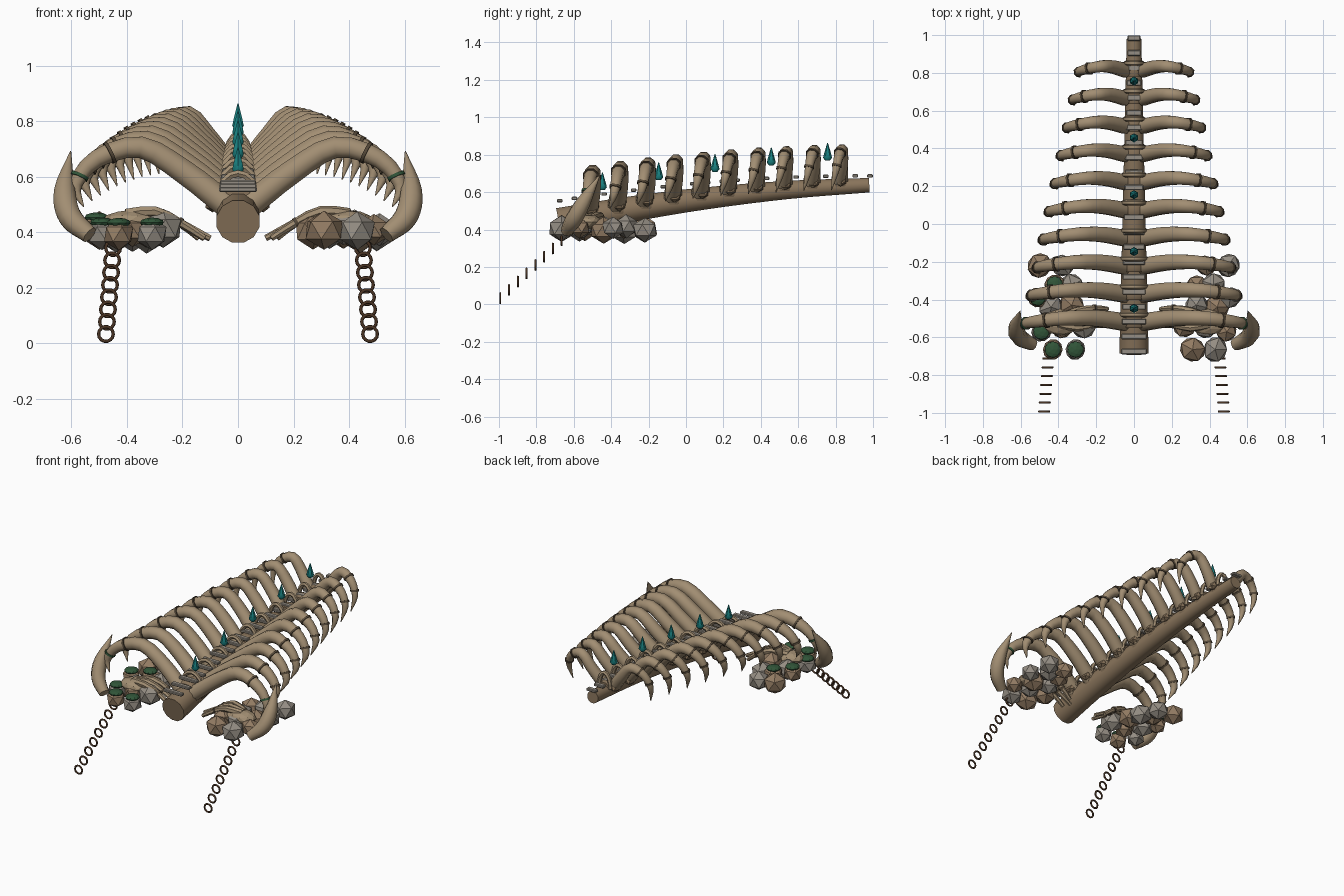
import bpy, bmesh, math, random
from mathutils import Vector, Matrix

if "Cube" in bpy.data.objects:
    bpy.data.objects.remove(bpy.data.objects["Cube"])
random.seed(4)

def mat(name, c):
    m = bpy.data.materials.new(name)
    m.diffuse_color = (*c, 1)
    m.use_nodes = True
    m.node_tree.nodes["Principled BSDF"].inputs["Base Color"].default_value = m.diffuse_color
    return m

BONE = mat("bone", (0.36, 0.27, 0.17))
OLD = mat("old_bone", (0.25, 0.175, 0.105))
STONE = mat("stone", (0.30, 0.27, 0.23))
EARTH = mat("brown_stone", (0.29, 0.20, 0.125))
MOSS = mat("moss", (0.03, 0.09, 0.04))
TEAL = mat("crystal", (0.01, 0.22, 0.22))
RUST = mat("rusty_iron", (0.07, 0.035, 0.018))
BAND = mat("dark_binding", (0.09, 0.065, 0.04))

def finish(bm, name, m, angle=40):
    bmesh.ops.recalc_face_normals(bm, faces=bm.faces)
    me = bpy.data.meshes.new(name)
    bm.to_mesh(me)
    bm.free()
    me.materials.append(m)
    if angle:
        me.shade_smooth()
        me.set_sharp_from_angle(angle=math.radians(angle))
    ob = bpy.data.objects.new(name, me)
    bpy.context.collection.objects.link(ob)
    return ob

def spline(pts, steps):
    # Catmull-Rom through (x, y, z, radius) points
    P = [Vector(p) for p in pts]
    P = [2 * P[0] - P[1]] + P + [2 * P[-1] - P[-2]]
    out = []
    for i in range(1, len(P) - 2):
        a, b, c, d = P[i - 1:i + 3]
        for k in range(steps):
            t = k / steps
            out.append(0.5 * (2 * b + (c - a) * t + (2 * a - 5 * b + 4 * c - d) * t * t
                              + (3 * b - a - 3 * c + d) * t ** 3))
    return out + [P[-2]]

def tube(name, pts, m, sides=8, steps=3, ref=(0, 1, 0)):
    path = spline(pts, steps)
    bm = bmesh.new()
    rings = []
    for i, p in enumerate(path):
        t = (path[min(i + 1, len(path) - 1)] - path[max(i - 1, 0)]).to_3d().normalized()
        n = t.cross(Vector(ref)).normalized()
        b = t.cross(n)
        r = max(p[3], 0.002)
        rings.append([bm.verts.new(p.to_3d() + r * (n * math.cos(a) + b * math.sin(a)))
                      for a in (math.tau * (k + 0.5) / sides for k in range(sides))])
    for A, B in zip(rings, rings[1:]):
        for k in range(sides):
            bm.faces.new((A[k], A[(k + 1) % sides], B[(k + 1) % sides], B[k]))
    bm.faces.new(rings[0])
    bm.faces.new(rings[-1])
    finish(bm, name, m, 50)
    return path

def band(name, path, i, m):
    # short collar wrapped around a tube at sample i
    a, b = path[i], path[i + 1]
    d = (b - a).to_3d().normalized() * 0.006
    r = a[3] * 1.12 + 0.002
    tube(name, [(*(a.to_3d() - d), r), (*(a.to_3d() + d), r)], m, 8, 1)

def ball(name, loc, scale, m, sub=1, rot=0.0):
    bm = bmesh.new()
    bmesh.ops.create_icosphere(bm, subdivisions=sub, radius=1, matrix=Matrix.Translation(loc)
                               @ Matrix.Rotation(rot, 4, 'Z') @ Matrix.Diagonal((*scale, 1)))
    finish(bm, name, m, 0)

def spine_z(y):
    return 0.553 + 0.135 * y - 0.0503 * y * y

def spine_r(y):
    return 0.08 - 0.04 * (y + 0.68) / 1.66

# spine
tube("spine", [(0, y, spine_z(y), spine_r(y)) for y in (-0.68, -0.3, 0.1, 0.55, 0.98)],
     OLD, 12, 4, (1, 0, 0))

# walkway slats
for i in range(22):
    y = -0.675 + i * 0.079
    r = spine_r(y)
    z = spine_z(y) + r + 0.035 - 0.025 * i / 21
    bm = bmesh.new()
    bmesh.ops.create_cube(bm, size=1, matrix=Matrix.Translation((0, y, z))
                          @ Matrix.Diagonal((r * 1.7, 0.03, 0.018, 1)))
    bmesh.ops.bevel(bm, geom=bm.edges[:], offset=0.004, segments=1, affect='EDGES')
    finish(bm, "walkway_slat", STONE, 0)

# ribs with vertebrae, hoops and bindings
for i in range(10):
    t = i / 9
    y = -0.51 + i * 0.148
    z, r = spine_z(y), spine_r(y)
    E = 0.585 - 0.285 * t
    h = 0.235 - 0.04 * t
    k = 1 - 0.22 * t
    tube("vertebra", [(0, y - 0.04, z + 0.02, r * 0.95), (0, y - 0.02, z + 0.02, r * 1.1),
                      (0, y + 0.02, z + 0.02, r * 1.1), (0, y + 0.04, z + 0.02, r * 0.95)],
         OLD, 8, 1, (1, 0, 0))
    # hoop over the walkway
    tube("walkway_hoop", [(math.cos(a) * r * 0.95, y + 0.03, z + r * 0.6 + math.sin(a) * 0.095, 0.014)
                          for a in (math.pi * j / 8 for j in range(9))], BONE, 6, 1)
    for s in (-1, 1):
        path = tube("rib", [(s * 0.045, y - 0.01, z + 0.03, 0.05 * k),
                            (s * (0.03 + 0.28 * E), y + 0.01, z + 0.62 * h, 0.047 * k),
                            (s * 0.6 * E, y + 0.012, z + h, 0.042 * k),
                            (s * 0.87 * E, y - 0.005, z + 0.82 * h, 0.035 * k),
                            (s * E, y - 0.022, z + 0.42 * h, 0.025 * k),
                            (s * 0.95 * E, y - 0.045, z - 0.02 + 0.04 * (1 - t), 0.002)], BONE, 8, 3)
        band("rib_binding", path, 8, BAND)
        band("rib_tip_binding", path, 11, MOSS if i == 0 else BAND)
        ball("rib_root_knob", (s * (r + 0.015), y + 0.005, z + 0.03), (0.03, 0.035, 0.03), OLD)

# crystals
for j in range(5):
    y = -0.447 + j * 0.301
    z = spine_z(y) + 0.148 + 0.014 * j / 4
    tube("crystal", [(0, y, z - 0.02, 0.012), (0, y, z - 0.005, 0.024),
                     (0, y, z + 0.02, 0.018), (0, y, z + 0.075, 0.002)], TEAL, 6, 1)

# stone piles, claws, tusks and chains on both sides
ROCKS = [(0.31, -0.665), (0.43, -0.665), (0.27, -0.54), (0.38, -0.55), (0.49, -0.57),
         (0.33, -0.43), (0.44, -0.44), (0.51, -0.39), (0.33, -0.33), (0.42, -0.32),
         (0.38, -0.22), (0.50, -0.22)]
MOSSY = (0, 1, 4, 7, 9)
for s in (-1, 1):
    for n, (x, y) in enumerate(ROCKS):
        q = 0.064 + random.uniform(-0.008, 0.008)
        z = 0.405 + random.uniform(-0.015, 0.015)
        if s < 0 and n in MOSSY:
            q = 0.058
        ball("stone", (s * x, y, z), (q * 1.08, q, q), EARTH if (n + (s > 0)) % 2 else STONE,
             1, random.uniform(0, 3))
        if s < 0 and n in MOSSY:
            ball("moss_cap", (s * x, y, z + q * 0.72), (0.044, 0.044, 0.018), MOSS, 2)
    # claw gripping the stones
    ball("claw_palm", (s * 0.39, -0.52, 0.44), (0.1, 0.07, 0.04), BONE, 2)
    for f in range(3):
        y = -0.55 + 0.045 * f
        L = (0.12, 0.10, 0.14)[f]
        path = tube("claw_finger", [(s * 0.40, -0.53 + 0.015 * f, 0.465, 0.022),
                                    (s * 0.30, y, 0.475, 0.02),
                                    (s * 0.21, y + 0.015, 0.435, 0.016),
                                    (s * L, y + 0.01, 0.378, 0.012)], BONE, 7, 2)
        band("finger_binding", path, 4, BAND)
    tube("tusk", [(s * 0.535, -0.64, 0.39, 0.033), (s * 0.605, -0.60, 0.455, 0.045),
                  (s * 0.625, -0.545, 0.55, 0.04), (s * 0.603, -0.46, 0.692, 0.002)], BONE, 8, 4)
    # hanging chain
    for c in range(8):
        u = c / 7
        cx, cy, cz = s * (0.45 + 0.026 * u), -0.665 - 0.328 * u, 0.343 - 0.31 * u
        bpy.ops.mesh.primitive_torus_add(location=(cx, cy, cz), rotation=(math.pi / 2, 0, 0),
                                         major_radius=0.0265, minor_radius=0.006,
                                         major_segments=14, minor_segments=6)
        link = bpy.context.object
        link.name = "chain_link"
        link.data.materials.append(RUST)
        link.data.shade_smooth()
